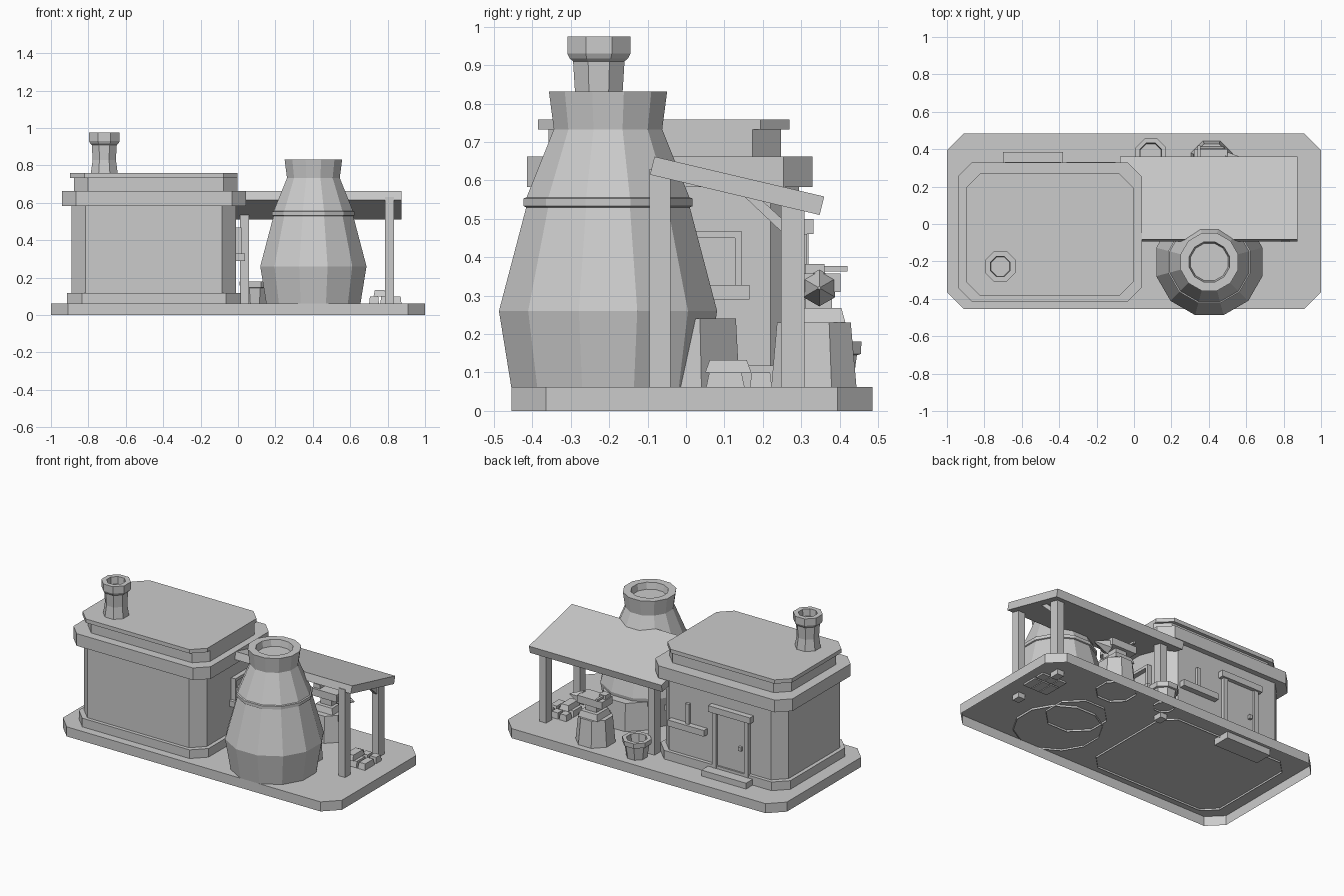
import bpy, bmesh, math
from mathutils import Vector, Matrix

cube = bpy.data.objects.get("Cube")
if cube:
    bpy.data.objects.remove(cube, do_unlink=True)

stone = bpy.data.materials.new("stone_grey")
stone.use_nodes = True
GREY = (0.6, 0.6, 0.6, 1)
stone.diffuse_color = GREY
stone.node_tree.nodes["Principled BSDF"].inputs["Base Color"].default_value = GREY
GROUND = 0.05   # parts sink slightly into the base top


def finish(name, bm):
    bmesh.ops.recalc_face_normals(bm, faces=bm.faces)
    mesh = bpy.data.meshes.new(name)
    bm.to_mesh(mesh)
    bm.free()
    mesh.materials.append(stone)
    ob = bpy.data.objects.new(name, mesh)
    bpy.context.collection.objects.link(ob)
    return ob


def loft(name, rings, cap_start=False, cap_end=True):
    bm = bmesh.new()
    loops = [[bm.verts.new(p) for p in ring] for ring in rings]
    for a, b in zip(loops, loops[1:]):
        for i in range(len(a)):
            j = (i + 1) % len(a)
            bm.faces.new((a[i], a[j], b[j], b[i]))
    if cap_start:
        bm.faces.new(loops[0][::-1])
    if cap_end:
        bm.faces.new(loops[-1])
    return finish(name, bm)


def lathe(name, cx, cy, sides, profile):
    """Turned solid with flat sides facing the axes; profile is (apothem, z)."""
    step = math.tau / sides
    rings = []
    for r, z in profile:
        R = r / math.cos(step / 2)
        rings.append([(cx + R * math.cos((i + 0.5) * step),
                       cy + R * math.sin((i + 0.5) * step), z) for i in range(sides)])
    return loft(name, rings)


def octagon(cx, cy, hx, hy, c, z):
    pts = [(hx, hy - c), (hx - c, hy), (c - hx, hy), (-hx, hy - c),
           (-hx, c - hy), (c - hx, -hy), (hx - c, -hy), (hx, c - hy)]
    return [(cx + x, cy + y, z) for x, y in pts]


def slab(name, cx, cy, hx, hy, c, z0, z1, bottom=True):
    return loft(name, [octagon(cx, cy, hx, hy, c, z) for z in (z0, z1)], bottom)


def box(name, x, y, z, taper=1.0):
    def ring(h, s):
        mx, my = sum(x) / 2, sum(y) / 2
        return [(mx + s * (px - mx), my + s * (py - my), h)
                for px, py in ((x[0], y[0]), (x[1], y[0]), (x[1], y[1]), (x[0], y[1]))]
    return loft(name, [ring(z[0], 1), ring(z[1], taper)], True)


def beam(name, x, corners):
    """Bar along x with a side profile of (y, z) corners."""
    return loft(name, [[(h, y, z) for y, z in corners] for h in x], True)


# Base plate, open underneath
slab("base_plate", 0, 0.015, 1, 0.47, 0.09, 0, 0.062, bottom=False)

# House
HX, HY = -0.45, -0.0425
slab("house_plinth", HX, HY, 0.465, 0.36, 0.08, GROUND, 0.118, bottom=False)
slab("house_walls", HX, HY, 0.44, 0.337, 0.075, 0.118, 0.59)
slab("house_cornice", HX, HY, 0.492, 0.372, 0.075, 0.583, 0.662)
slab("house_attic", HX + 0.01, -0.055, 0.437, 0.303, 0.075, 0.662, 0.733)
slab("roof_slab", HX, -0.058, 0.447, 0.327, 0.075, 0.733, 0.758)

# Chimney
lathe("chimney", -0.715, -0.227, 8,
      [(0.073, 0.75), (0.062, 0.83), (0.067, 0.91), (0.076, 0.918), (0.082, 0.93),
       (0.082, 0.975), (0.053, 0.975), (0.05, 0.93)])

# Door on the back wall
WALL = HY + 0.337
box("door_step", (-0.70, -0.38), (0.27, 0.385), (0.02, 0.10))
box("door_panel", (-0.645, -0.435), (0.27, WALL + 0.012), (0.10, 0.46))
for side in (-1, 1):
    mid = -0.54 + side * 0.115
    box("door_jamb", (mid - 0.015, mid + 0.015), (0.27, WALL + 0.025), (0.10, 0.46))
box("door_lintel", (-0.69, -0.39), (0.27, WALL + 0.037), (0.46, 0.50))
box("door_knob", (-0.62, -0.60), (0.29, WALL + 0.03), (0.26, 0.285))

# Back window
box("back_window_sill", (-0.36, -0.10), (0.27, WALL + 0.037), (0.29, 0.33))
box("back_window_bar", (-0.24, -0.215), (0.27, WALL + 0.02), (0.33, 0.46))

# Side window
box("side_window_sill", (-0.03, 0.037), (-0.075, 0.165), (0.29, 0.328))
box("side_window_head", (-0.03, 0.02), (-0.055, 0.145), (0.45, 0.468))
for y in (-0.055, 0.127):
    box("side_window_jamb", (-0.03, 0.02), (y, y + 0.018), (0.328, 0.45))

# Kiln with a hollow neck, and the low hearth behind it
lathe("kiln", 0.403, -0.203, 12,
      [(0.25, GROUND), (0.284, 0.26), (0.213, 0.53), (0.22, 0.533), (0.22, 0.553),
       (0.212, 0.556), (0.141, 0.733), (0.154, 0.832), (0.108, 0.832), (0.1, 0.79)])
lathe("hearth", 0.41, -0.03, 8, [(0.17, GROUND), (0.16, 0.24)])

# Sloping canopy with posts and braces
beam("canopy", (-0.075, 0.875), [(-0.094, 0.615), (0.348, 0.51), (0.36, 0.558), (-0.082, 0.662)])
box("front_post", (0.787, 0.835), (-0.095, -0.04), (0.03, 0.63))
for x in (0.01, 0.787):
    box("back_post", (x, x + 0.048), (0.247, 0.308), (0.03, 0.555))
beam("canopy_brace", (0.797, 0.825), [(0.25, 0.465), (0.25, 0.50), (0.19, 0.555), (0.155, 0.555)])

# Water bucket
lathe("bucket", 0.09, 0.375, 8,
      [(0.057, GROUND), (0.07, 0.145), (0.08, 0.148), (0.082, 0.18), (0.058, 0.18), (0.054, 0.12)])

# Stump and anvil
lathe("stump", 0.415, 0.333, 8, [(0.112, GROUND), (0.096, 0.23)])
box("anvil_foot", (0.345, 0.485), (0.275, 0.415), (0.23, 0.268), 0.85)
box("anvil_waist", (0.375, 0.455), (0.31, 0.38), (0.265, 0.315))
box("anvil_top", (0.32, 0.50), (0.295, 0.402), (0.31, 0.357))
horn = [[(x, 0.347 + r * math.cos(a), 0.32 + r * math.sin(a))
         for a in (math.tau * (i + 0.5) / 6 for i in range(6))]
        for x, r in ((0.49, 0.048), (0.59, 0.004))]
loft("anvil_horn", horn, True)
box("hammer_head", (0.325, 0.37), (0.31, 0.36), (0.357, 0.383))
box("hammer_handle", (0.34, 0.355), (0.36, 0.42), (0.363, 0.377))

# Ingot pile
for i in range(3):
    x = 0.70 + i * 0.06
    box("ingot_long", (x, x + 0.055), (0.05, 0.155), (GROUND, 0.1), 0.8)
    box("ingot_short", (x, x + 0.055), (0.165, 0.225), (GROUND, 0.1), 0.8)
box("ingot_top", (0.725, 0.79), (0.05, 0.17), (0.1, 0.133), 0.8)
